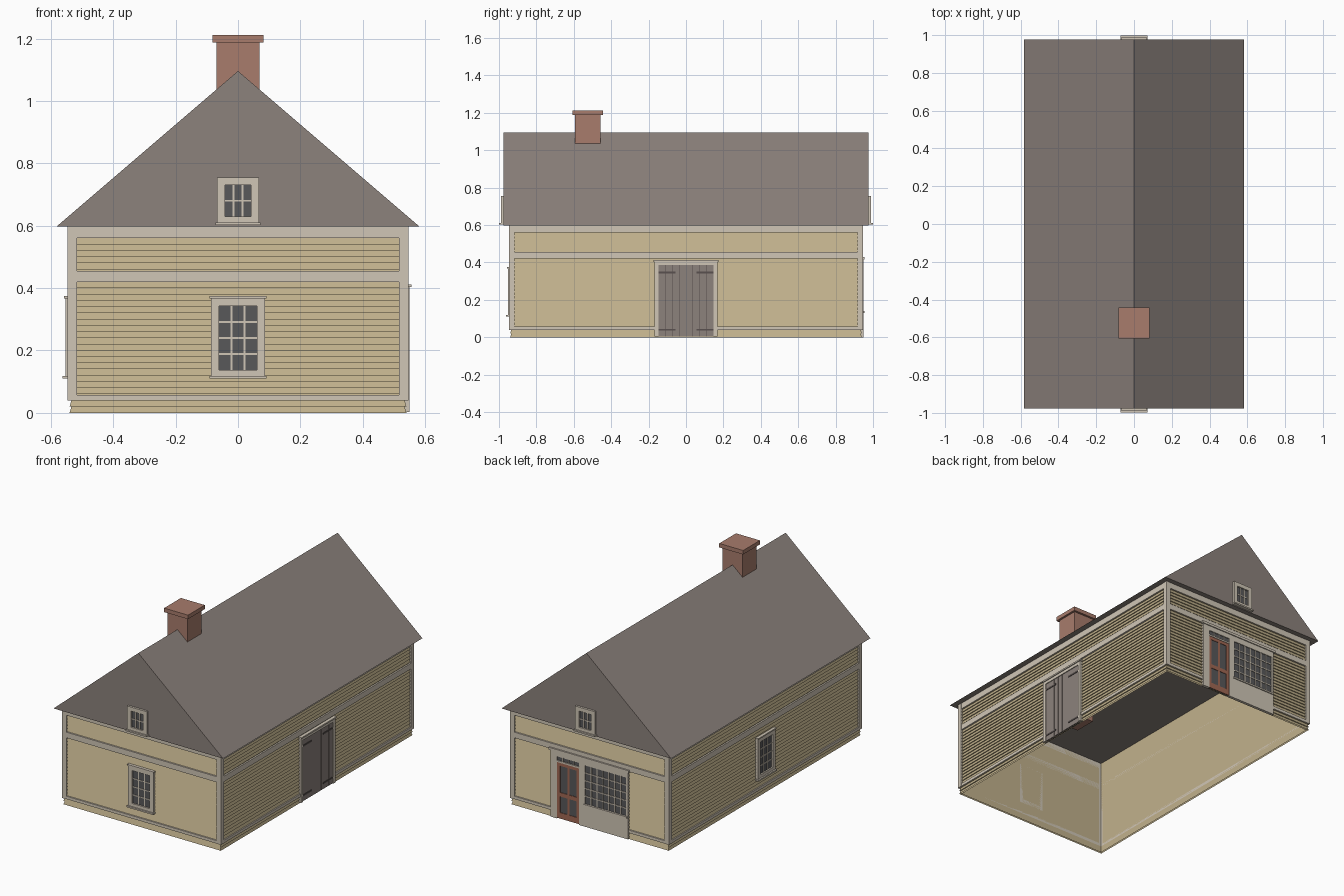
import bpy, bmesh
from mathutils import Matrix, Vector

if "Cube" in bpy.data.objects:
    bpy.data.objects.remove(bpy.data.objects["Cube"])


def material(name, rgb):
    lin = [(c / 255 / 12.92) if c < 11 else ((c / 255 + 0.055) / 1.055) ** 2.4 for c in rgb]
    m = bpy.data.materials.new(name)
    m.use_nodes = True
    m.diffuse_color = (*lin, 1)
    m.node_tree.nodes["Principled BSDF"].inputs["Base Color"].default_value = (*lin, 1)
    return m


TAN = material("tan siding", (193, 177, 140))
TRIM = material("pale trim", (208, 198, 182))
ROOF = material("grey shingle", (140, 130, 124))
BRICK = material("red brick", (168, 124, 108))
GLASS = material("dark glass", (88, 88, 90))
IRON = material("dark iron", (88, 80, 78))
DOOR = material("red door paint", (160, 104, 84))

HX, HY, WALL = 0.54, 0.94, 0.6   # wall half sizes and height
ROOF_X, ROOF_Y, RIDGE = 0.582, 0.977, 1.096


def finish(name, bm, mat):
    bmesh.ops.recalc_face_normals(bm, faces=bm.faces)
    me = bpy.data.meshes.new(name)
    bm.to_mesh(me)
    bm.free()
    me.materials.append(mat)
    ob = bpy.data.objects.new(name, me)
    bpy.context.collection.objects.link(ob)
    return ob


# Map wall coordinates (across, outward) to x, y for each side
SIDES = {
    "front": lambda u, d: (u, -d),
    "right": lambda u, d: (d, u),
    "back": lambda u, d: (-u, d),
    "left": lambda u, d: (-d, -u),
}


def boxes(name, mat, side, items):
    """Each item: across from/to, height from/to, outward from/to."""
    bm = bmesh.new()
    for u0, u1, z0, z1, d0, d1 in items:
        a = Vector((*SIDES[side](u0, d0), z0))
        b = Vector((*SIDES[side](u1, d1), z1))
        size = [abs(c) for c in b - a]
        bmesh.ops.create_cube(bm, size=1, matrix=Matrix.Translation((a + b) / 2) @ Matrix.Diagonal((*size, 1)))
    return finish(name, bm, mat)


def frame(u0, u1, z0, z1, w, d0, d1):
    """Four bars around an opening, w wide, outside the given bounds."""
    return [(u0 - w, u0, z0 - w, z1 + w, d0, d1), (u1, u1 + w, z0 - w, z1 + w, d0, d1),
            (u0, u1, z1, z1 + w, d0, d1), (u0, u1, z0 - w, z0, d0, d1)]


def muntins(u0, u1, z0, z1, cols, rows, d0, d1, t=0.006):
    bars = []
    for i in range(1, cols):
        u = u0 + (u1 - u0) * i / cols
        bars.append((u - t / 2, u + t / 2, z0, z1, d0, d1))
    for j in range(1, rows):
        z = z0 + (z1 - z0) * j / rows
        bars.append((u0, u1, z - t / 2, z + t / 2, d0, d1))
    return bars


def window(name, side, wall, hw, z0, z1, cols, rows, w, head):
    boxes(name + "_glass", GLASS, side, [(-hw, hw, z0, z1, wall - 0.01, wall + 0.004)])
    bars = frame(-hw, hw, z0, z1, w, wall - 0.01, wall + 0.013)
    bars += muntins(-hw, hw, z0, z1, cols, rows, wall, wall + 0.007)
    lip = hw + w + 0.005
    bars.append((-lip, lip, z0 - w - 0.003, z0 - w + 0.006, wall, wall + 0.022))
    if head:
        bars.append((-lip, lip, z1 + w, z1 + w + 0.008, wall, wall + 0.018))
    boxes(name + "_frame", TRIM, side, bars)


# Open-bottomed inner wall shell
bm = bmesh.new()
bmesh.ops.create_cube(bm, size=1, matrix=Matrix.Translation((0, 0, WALL / 2))
                      @ Matrix.Diagonal((2 * HX - 0.02, 2 * HY - 0.02, WALL, 1)))
bmesh.ops.delete(bm, geom=[f for f in bm.faces if f.normal.z < -0.5], context="FACES")
finish("wall_shell", bm, TAN)

# Overlapping clapboards, a stepped skin around all four walls
bm = bmesh.new()
rings = []
ROWS = 30
for i in range(ROWS):
    for z, off in ((i, 0), (i + 1, 0.006)):
        x, y = HX - off, HY - off
        rings.append([bm.verts.new((sx * x, sy * y, z * WALL / ROWS))
                      for sx, sy in ((-1, -1), (1, -1), (1, 1), (-1, 1))])
for lo, hi in zip(rings, rings[1:]):
    for k in range(4):
        n = (k + 1) % 4
        bm.faces.new((lo[k], lo[n], hi[n], hi[k]))
finish("clapboards", bm, TAN)

# Corner boards, frieze, belt and base trim on every side
for side in SIDES:
    half, wall = (HX, HY) if side in ("front", "back") else (HY, HX)
    e, d0, d1 = half + 0.006, wall - 0.01, wall + 0.006
    trim = [(-e, -e + 0.03, 0.04, WALL, d0, d1), (e - 0.03, e, 0.04, WALL, d0, d1)]
    inner = e - 0.03
    for z0, z1 in ((0.04, 0.058), (0.42, 0.455), (0.56, WALL)):
        trim.append((-inner, inner, z0, z1, d0, d1 - 0.001))
    # the base strip breaks at the doorways
    if side in ("right", "back"):
        gap = 0.16 if side == "right" else 0.26
        trim[2:3] = [(-inner, -gap, 0.04, 0.058, d0, d1 - 0.001), (gap, inner, 0.04, 0.058, d0, d1 - 0.001)]
    boxes(side + "_wall_trim", TRIM, side, trim)

# Solid gable roof
bm = bmesh.new()
tri = [bm.verts.new((x, -ROOF_Y, z)) for x, z in ((-ROOF_X, WALL - 0.003), (ROOF_X, WALL - 0.003), (0, RIDGE))]
face = bm.faces.new(tri)
ext = bmesh.ops.extrude_face_region(bm, geom=[face], use_keep_orig=True)
bmesh.ops.translate(bm, vec=(0, 2 * ROOF_Y, 0),
                    verts=[v for v in ext["geom"] if isinstance(v, bmesh.types.BMVert)])
finish("gable_roof", bm, ROOF)

# Chimney shaft with cap
boxes("chimney", BRICK, "front", [
    (-0.069, 0.069, 0.5, 1.19, 0.456, 0.594),
    (-0.082, 0.082, 1.187, 1.212, 0.443, 0.607)])

# Windows
window("front_window", "front", HY, 0.061, 0.138, 0.342, 3, 4, 0.025, True)
window("left_window", "left", HX, 0.061, 0.138, 0.342, 3, 4, 0.025, True)
for side in ("front", "back"):
    window(side + "_attic_window", side, ROOF_Y, 0.042, 0.63, 0.73, 3, 2, 0.025, False)
    bpy.data.objects[side + "_attic_window_frame"].name = side + "_attic_frame"

# Barn door on the right wall
planks = 8
pw = 0.296 / planks
boxes("barn_door_planks", ROOF, "right",
      [(-0.148 + i * pw + 0.001, -0.148 + (i + 1) * pw - 0.001, 0.004, 0.385, HX - 0.01, HX + 0.005)
       for i in range(planks)])
boxes("barn_door_gaps", IRON, "right", [(-0.148, 0.148, 0.004, 0.385, HX - 0.01, HX + 0.002)])
boxes("barn_door_frame", TRIM, "right", [
    (-0.168, -0.148, 0.003, 0.405, HX - 0.01, HX + 0.01),
    (0.148, 0.168, 0.003, 0.405, HX - 0.01, HX + 0.01),
    (-0.148, 0.148, 0.385, 0.405, HX - 0.01, HX + 0.01),
    (-0.173, 0.173, 0.403, 0.412, HX - 0.01, HX + 0.016)])
boxes("strap_hinges", IRON, "right",
      [(s * 0.057, s * 0.147, z, z + 0.01, HX, HX + 0.008) for s in (-1, 1) for z in (0.035, 0.342)])

# Shopfront on the back wall: surround, display window, door and transom
B0, B1 = HY - 0.01, HY + 0.008
DL, DR, DT = -0.222, -0.07, 0.35          # door left, right, top
WL, WR, WB, WT = -0.03, 0.253, 0.14, 0.38  # display window
TB, TT = 0.36, 0.385                      # transom
boxes("shopfront_surround", TRIM, "back", [
    (-0.267, DL, 0, 0.42, B0, B1), (DR, WL, 0, 0.42, B0, B1), (WR, 0.267, 0, 0.42, B0, B1),
    (WL, WR, 0, WB, B0, B1), (WL, WR, WT, 0.42, B0, B1),
    (DL, DR, TT, 0.42, B0, B1), (DL, DR, DT, TB, B0, B1),
    (-0.275, 0.275, 0.415, 0.43, B0, B1 + 0.006),
    (WL - 0.008, WR + 0.008, WB - 0.01, WB, B0, B1 + 0.006)]
    + muntins(WL, WR, WB, WT, 7, 5, HY, HY + 0.006)
    + muntins(DL, DR, TB, TT, 4, 1, HY, HY + 0.006))
boxes("shopfront_glass", GLASS, "back", [
    (WL, WR, WB, WT, B0, HY + 0.002), (DL, DR, TB, TT, B0, HY + 0.002),
    (DL, DR, 0.004, DT, B0, HY + 0.002)])
w = 0.02
boxes("shop_door", DOOR, "back",
      frame(DL + w, DR - w, 0.004 + w, DT - w, w, B0, HY + 0.005) + [
          (DL + w, DR - w, 0.14, 0.165, B0, HY + 0.005),
          (DL + w, DR - w, 0.02, 0.04, B0, HY + 0.005),
          ((DL + DR) / 2 - 0.007, (DL + DR) / 2 + 0.007, 0.03, DT - w, B0, HY + 0.005)])
